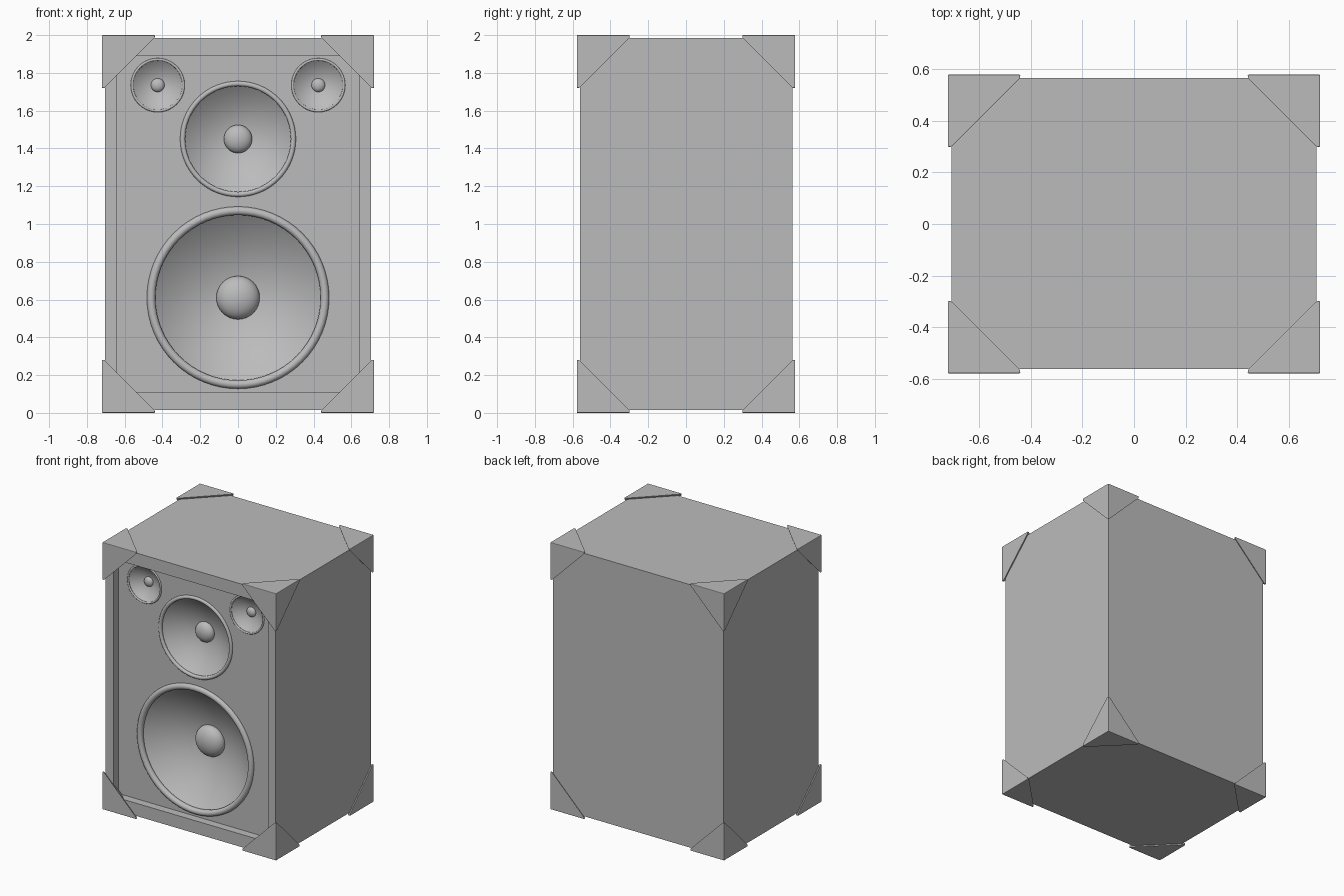
import bpy, bmesh, math
from mathutils import Vector, Matrix

old = bpy.data.objects.get("Cube")
if old:
    bpy.data.objects.remove(old, do_unlink=True)

GREY = (0.5, 0.5, 0.5, 1.0)
mat = bpy.data.materials.new("plain grey")
mat.use_nodes = True
mat.diffuse_color = GREY
mat.node_tree.nodes["Principled BSDF"].inputs["Base Color"].default_value = GREY

PANEL_Y = -0.5                       # recessed baffle plane
TO_FRONT = Matrix.Rotation(math.pi / 2, 4, 'X')   # local +z becomes -y


def finish(bm, name, location=(0, 0, 0), smooth=False):
    bmesh.ops.recalc_face_normals(bm, faces=bm.faces)
    mesh = bpy.data.meshes.new(name)
    bm.to_mesh(mesh)
    bm.free()
    mesh.materials.append(mat)
    obj = bpy.data.objects.new(name, mesh)
    obj.location = location
    bpy.context.collection.objects.link(obj)
    if smooth:
        mesh.shade_smooth()
    return obj


def box(name, low, high):
    bm = bmesh.new()
    bmesh.ops.create_cube(bm, size=1)
    low, high = Vector(low), Vector(high)
    for v in bm.verts:
        v.co = (low + high) / 2 + v.co * (high - low)
    return finish(bm, name)


def revolve(name, profile, location, closed=False):
    """Spin (radius, forward) points around the axis facing the front."""
    bm = bmesh.new()
    verts = [bm.verts.new((r, 0, h)) for r, h in profile]
    edges = [bm.edges.new(p) for p in zip(verts, verts[1:])]
    if closed:
        edges.append(bm.edges.new((verts[-1], verts[0])))
    bmesh.ops.spin(bm, geom=verts + edges, axis=(0, 0, 1), cent=(0, 0, 0),
                   angle=math.tau, steps=64, use_merge=True)
    bmesh.ops.remove_doubles(bm, verts=bm.verts, dist=1e-5)
    bm.transform(TO_FRONT)
    return finish(bm, name, location, smooth=True)


def cut(target, cutter):
    mod = target.modifiers.new("cut", 'BOOLEAN')
    mod.operation = 'DIFFERENCE'
    mod.solver = 'EXACT'
    mod.object = cutter
    bpy.context.view_layer.objects.active = target
    bpy.ops.object.modifier_apply(modifier=mod.name)
    bpy.data.objects.remove(cutter, do_unlink=True)


# Cabinet with a recessed front
cabinet = box("cabinet", (-0.705, -0.56, 0.015), (0.705, 0.565, 1.985))
cut(cabinet, box("recess_cutter", (-0.64, -0.7, 0.11), (0.64, PANEL_Y, 1.89)))


def driver(name, x, z, radius, tube, cap):
    place = (x, PANEL_Y, z)
    depth = 0.42 * radius
    # Round opening in the baffle
    bm = bmesh.new()
    bmesh.ops.create_cone(bm, cap_ends=True, segments=64, radius1=radius,
                          radius2=radius, depth=2 * depth + 0.06)
    bm.transform(TO_FRONT)
    cut(cabinet, finish(bm, name + "_cutter", place))
    # Rounded rim
    turns = [math.tau * i / 16 for i in range(16)]
    revolve(name + "_rim", [(radius + tube * math.cos(a), tube * math.sin(a))
                            for a in turns], place, closed=True)
    # Curved cone
    steps = [i / 16 for i in range(17)]
    revolve(name + "_cone", [(radius * t, depth * (t * t - 1)) for t in steps], place)
    # Flattened dust cap
    bm = bmesh.new()
    bmesh.ops.create_uvsphere(bm, u_segments=32, v_segments=16, radius=cap)
    bm.transform(TO_FRONT @ Matrix.Diagonal((1, 1, 0.6, 1)))
    finish(bm, name + "_dust_cap", (x, PANEL_Y + 0.9 * depth, z), smooth=True)


driver("woofer", 0, 0.61, 0.46, 0.0225, 0.115)
driver("midrange", 0, 1.45, 0.293, 0.0135, 0.075)
for side, x in (("left", 0.425), ("right", -0.425)):
    driver(side + "_tweeter", x, 1.735, 0.136, 0.007, 0.036)


# Corner guards: three-sided caps wrapped over each cabinet corner
def corner_guard(name, sx, sy, sz, leg=0.28, thick=0.015):
    tip = Vector((0.72, 0.578, 1.0))
    bm = bmesh.new()
    bm.verts.new(tip)
    for axis in range(3):
        end = tip.copy()
        end[axis] -= leg
        bm.verts.new(end)
        for other in range(3):
            if other != axis:
                inner = end.copy()
                inner[other] -= thick
                bm.verts.new(inner)
    bmesh.ops.convex_hull(bm, input=bm.verts)
    bmesh.ops.dissolve_limit(bm, angle_limit=0.01, verts=bm.verts, edges=bm.edges)
    for v in bm.verts:
        v.co = Vector((v.co.x * sx, v.co.y * sy, v.co.z * sz + 1))
    obj = finish(bm, name)
    bevel = obj.modifiers.new("soft edges", 'BEVEL')
    bevel.width = 0.004
    bevel.segments = 2


for sx, side in ((1, "left"), (-1, "right")):
    for sy, face in ((-1, "front"), (1, "back")):
        for sz, level in ((1, "top"), (-1, "bottom")):
            corner_guard(f"{level}_{face}_{side}_corner", sx, sy, sz)
